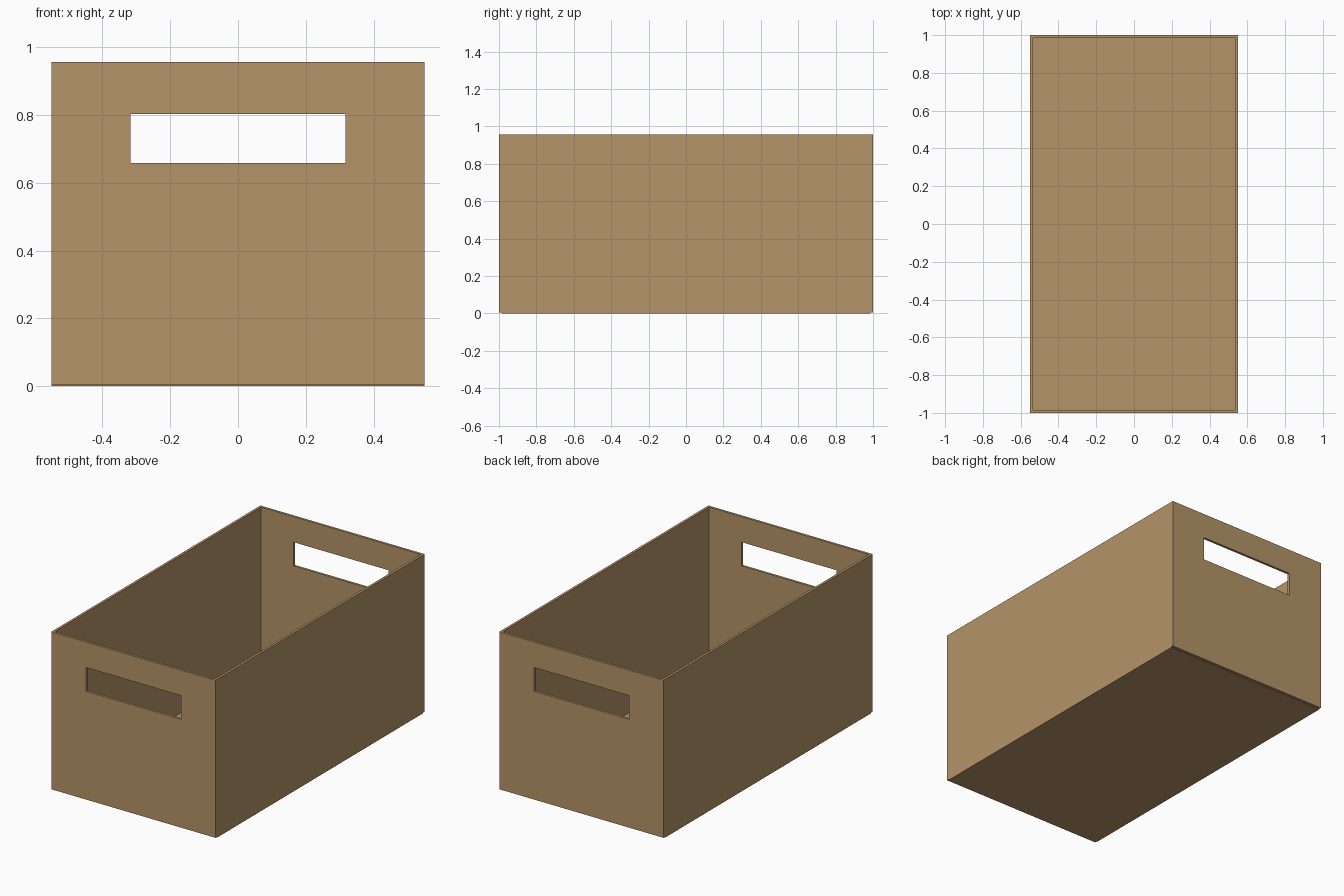
import bpy

if "Cube" in bpy.data.objects:
    bpy.data.objects.remove(bpy.data.objects["Cube"])

W, D, H = 1.10, 2.0, 0.957      # outer size
T = 0.015                       # wall thickness
LIFT = 0.004                    # end panels sit slightly above the ground

card = bpy.data.materials.new("cardboard_tan")
card.diffuse_color = (0.462, 0.296, 0.138, 1)
card.use_nodes = True
card.node_tree.nodes["Principled BSDF"].inputs["Base Color"].default_value = card.diffuse_color


def box(name, lo, hi):
    """Axis-aligned box between two corners."""
    bpy.ops.mesh.primitive_cube_add(size=1, location=[(a + b) / 2 for a, b in zip(lo, hi)])
    ob = bpy.context.object
    ob.name = name
    ob.scale = [b - a for a, b in zip(lo, hi)]
    bpy.ops.object.transform_apply(location=False, rotation=False, scale=True)
    ob.data.materials.append(card)
    return ob


# Cutter for both hand slots
cutter = box("handle_cutter", (-0.317, -1.2, 0.659), (0.317, 1.2, 0.803))
cutter.hide_render = True
cutter.display_type = 'WIRE'

# Thin floor between the walls
box("floor", (-W/2 + T, -D/2 + T, 0), (W/2 - T, D/2 - T, 0.005))

# Long side walls
for name, s in (("left_wall", -1), ("right_wall", 1)):
    xs = sorted((s * W/2, s * (W/2 - T)))
    box(name, (xs[0], -D/2 + T, 0), (xs[1], D/2 - T, H))

# End walls with hand slots
for name, s in (("front_wall", -1), ("back_wall", 1)):
    ys = sorted((s * D/2, s * (D/2 - T)))
    wall = box(name, (-W/2, ys[0], LIFT), (W/2, ys[1], H))
    mod = wall.modifiers.new("hand_slot", 'BOOLEAN')
    mod.operation = 'DIFFERENCE'
    mod.solver = 'EXACT'
    mod.object = cutter
